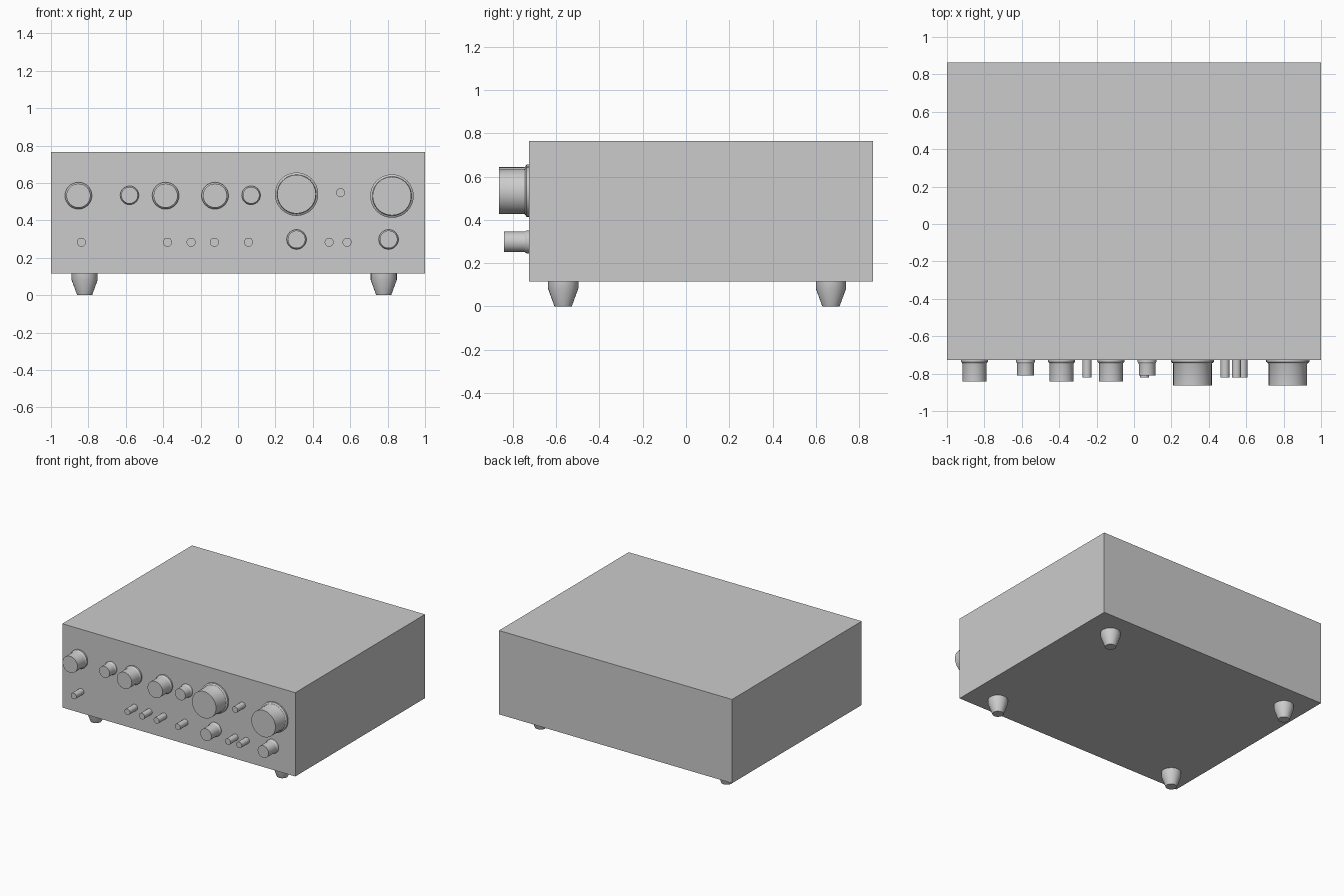
import bpy, bmesh, math
from mathutils import Matrix, Vector

cube = bpy.data.objects.get("Cube")
if cube:
    bpy.data.objects.remove(cube, do_unlink=True)

grey = bpy.data.materials.new("plain grey")
grey.use_nodes = True
colour = (0.6, 0.6, 0.6, 1)
grey.diffuse_color = colour
grey.node_tree.nodes["Principled BSDF"].inputs["Base Color"].default_value = colour

FRONT, BACK = -0.726, 0.864
BOTTOM, TOP = 0.115, 0.765


def finish(name, bm, location, smooth=True):
    bmesh.ops.recalc_face_normals(bm, faces=bm.faces)
    mesh = bpy.data.meshes.new(name)
    bm.to_mesh(mesh)
    bm.free()
    mesh.materials.append(grey)
    obj = bpy.data.objects.new(name, mesh)
    obj.location = location
    bpy.context.collection.objects.link(obj)
    if smooth:
        bpy.ops.object.select_all(action='DESELECT')
        obj.select_set(True)
        bpy.context.view_layer.objects.active = obj
        bpy.ops.object.shade_smooth_by_angle(angle=math.radians(30))
    return obj


def turned(name, profile, axis, location, sides=32):
    """Solid of revolution from (radius, distance along axis) points."""
    bm = bmesh.new()
    rings = []
    for r, h in profile:
        rings.append([bm.verts.new((r * math.cos(2 * math.pi * i / sides),
                                    r * math.sin(2 * math.pi * i / sides), h))
                      for i in range(sides)])
    for a, b in zip(rings, rings[1:]):
        for i in range(sides):
            j = (i + 1) % sides
            bm.faces.new((a[i], a[j], b[j], b[i]))
    bm.faces.new(rings[0])
    bm.faces.new(rings[-1])
    turn = Vector((0, 0, 1)).rotation_difference(Vector(axis)).to_matrix()
    bmesh.ops.transform(bm, matrix=turn.to_4x4(), verts=bm.verts)
    return finish(name, bm, location)


# Cabinet
bm = bmesh.new()
bmesh.ops.create_cube(bm, size=1)
bmesh.ops.scale(bm, vec=(2, BACK - FRONT, TOP - BOTTOM), verts=bm.verts)
finish("cabinet", bm, (0, (FRONT + BACK) / 2, (TOP + BOTTOM) / 2), False)


# Knobs with a skirt that curves into the grip
def knob(name, x, z, r, length):
    grip = 0.89 * r
    skirt = [(r, 0), (r, 0.011), (0.95 * r, 0.015), (0.91 * r, 0.018), (grip, 0.023)]
    turned(name, skirt + [(grip, length)], (0, -1, 0), (x, FRONT, z))


for x in (-0.853, -0.387, -0.123):
    knob("selector_knob", x, 0.532, 0.072, 0.115)
for x in (-0.58, 0.07):
    knob("small_knob", x, 0.534, 0.05, 0.083)
for x, z in ((0.313, 0.54), (0.823, 0.53)):
    knob("large_knob", x, z, 0.116, 0.138)
for x in (0.313, 0.805):
    knob("lower_knob", x, 0.298, 0.053, 0.115)

# Slim round switches
for x in (-0.837, -0.377, -0.251, -0.126, 0.056, 0.487, 0.583):
    turned("switch", [(0.024, 0), (0.024, 0.094)], (0, -1, 0), (x, FRONT, 0.283), 20)
turned("upper_switch", [(0.024, 0), (0.024, 0.094)], (0, -1, 0), (0.548, FRONT, 0.548), 20)

# Tapered feet
for x in (-0.82, 0.779):
    for y in (-0.568, 0.67):
        turned("foot", [(0.07, 0), (0.07, 0.033), (0.04, BOTTOM)],
               (0, 0, -1), (x, y, BOTTOM), 24)
